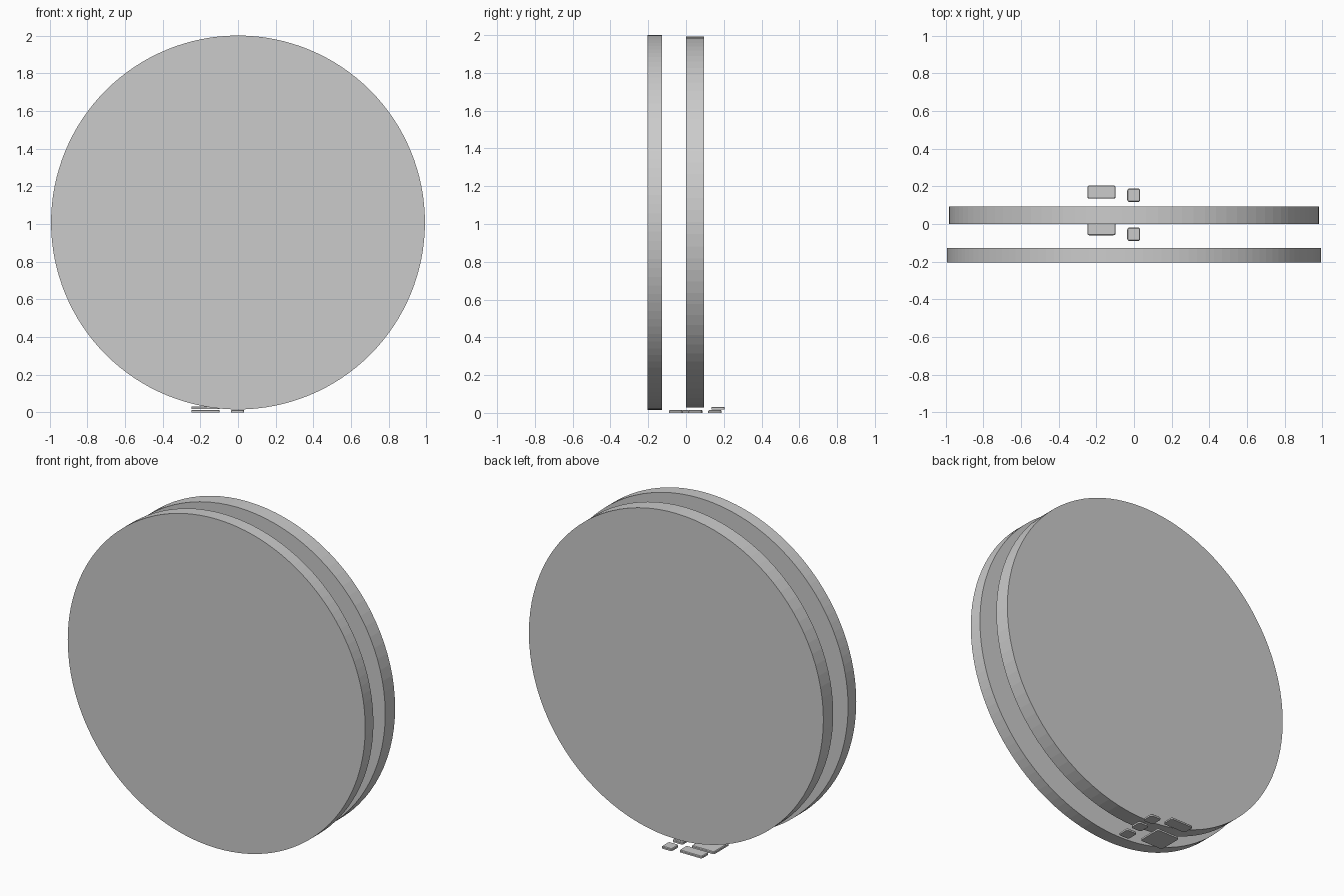
import bpy, bmesh, math
from mathutils import Matrix

if "Cube" in bpy.data.objects:
    bpy.data.objects.remove(bpy.data.objects["Cube"])


def to_object(bm, name):
    bmesh.ops.recalc_face_normals(bm, faces=bm.faces)
    mesh = bpy.data.meshes.new(name)
    bm.to_mesh(mesh)
    bm.free()
    obj = bpy.data.objects.new(name, mesh)
    bpy.context.collection.objects.link(obj)
    return obj


def disc(name, radius, y0, y1, cz, sides):
    bm = bmesh.new()
    place = Matrix.Translation((0, (y0 + y1) / 2, cz)) @ Matrix.Rotation(math.pi / 2, 4, 'X')
    bmesh.ops.create_cone(bm, cap_ends=True, segments=sides, radius1=radius,
                          radius2=radius, depth=y1 - y0, matrix=place)
    return to_object(bm, name)


def pad(name, x0, x1, y0, y1, z0, z1, corner=0.012, chamfer=0.004):
    bm = bmesh.new()
    size = Matrix.Diagonal((x1 - x0, y1 - y0, z1 - z0, 1))
    place = Matrix.Translation(((x0 + x1) / 2, (y0 + y1) / 2, (z0 + z1) / 2))
    bmesh.ops.create_cube(bm, size=1, matrix=place @ size)
    upright = [e for e in bm.edges
               if abs(e.verts[0].co.z - e.verts[1].co.z) > (z1 - z0) / 2]
    bmesh.ops.bevel(bm, geom=upright, offset=corner, segments=4, profile=0.5,
                    affect='EDGES')
    # soften the rim of the upper face
    rim = [e for e in bm.edges if all(v.co.z > z1 - 1e-5 for v in e.verts)]
    bmesh.ops.bevel(bm, geom=rim, offset=chamfer, segments=1, profile=0.5,
                    affect='EDGES')
    return to_object(bm, name)


# Two upright discs
disc("front_disc", 0.992, -0.205, -0.127, 1.008, 128)
disc("back_disc", 0.982, 0.0, 0.094, 1.01, 96)

# Row of small pads under the discs
for i, y in enumerate((-0.09, 0.014, 0.117)):
    pad(f"small_pad_{i + 1}", -0.036, 0.033, y, y + 0.071, 0.0, 0.014)

# Large square pad and the raised pad behind it
pad("square_pad", -0.248, -0.097, -0.06, 0.088, 0.0, 0.014)
pad("raised_pad", -0.248, -0.097, 0.134, 0.205, 0.019, 0.032)
